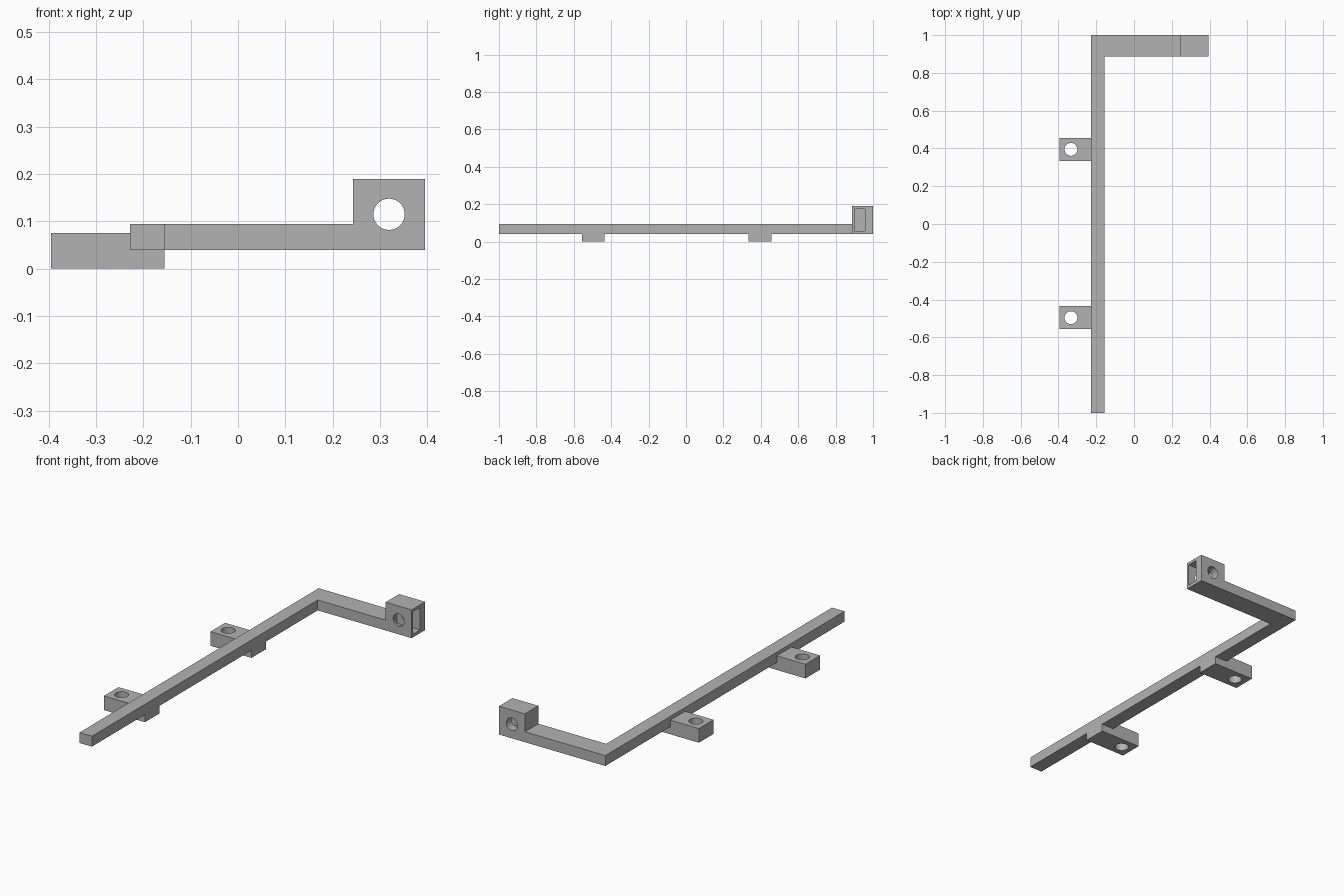
import bpy
import bmesh
from mathutils import Matrix, Vector
from math import radians

cube = bpy.data.objects.get("Cube")
if cube:
    bpy.data.objects.remove(cube, do_unlink=True)

grey = bpy.data.materials.new("plain grey")
grey.use_nodes = True
COLOUR = (0.45, 0.45, 0.45, 1)
grey.diffuse_color = COLOUR
grey.node_tree.nodes["Principled BSDF"].inputs["Base Color"].default_value = COLOUR


def finish(name, bm):
    bmesh.ops.recalc_face_normals(bm, faces=bm.faces)
    mesh = bpy.data.meshes.new(name)
    bm.to_mesh(mesh)
    bm.free()
    mesh.materials.append(grey)
    ob = bpy.data.objects.new(name, mesh)
    bpy.context.collection.objects.link(ob)
    return ob


def prism(name, points, sweep):
    """Extrude a closed profile along the sweep vector."""
    bm = bmesh.new()
    face = bm.faces.new([bm.verts.new(p) for p in points])
    ext = bmesh.ops.extrude_face_region(bm, geom=[face])
    verts = [g for g in ext["geom"] if isinstance(g, bmesh.types.BMVert)]
    bmesh.ops.translate(bm, verts=verts, vec=sweep)
    return finish(name, bm)


def box(name, low, high):
    low, high = Vector(low), Vector(high)
    bm = bmesh.new()
    bmesh.ops.create_cube(bm, size=1)
    bmesh.ops.scale(bm, vec=high - low, verts=bm.verts)
    bmesh.ops.translate(bm, vec=(low + high) / 2, verts=bm.verts)
    return finish(name, bm)


def drill(name, centre, radius, axis):
    bm = bmesh.new()
    turn = Matrix.Rotation(radians(90), 4, "X") if axis == "Y" else Matrix()
    bmesh.ops.create_cone(bm, cap_ends=True, segments=40, radius1=radius, radius2=radius,
                          depth=0.4, matrix=Matrix.Translation(centre) @ turn)
    return finish(name, bm)


def cut(target, cutter):
    cutter.hide_render = True
    cutter.hide_set(True)
    mod = target.modifiers.new("cut", "BOOLEAN")
    mod.operation = "DIFFERENCE"
    mod.solver = "EXACT"
    mod.object = cutter


ROD_LEFT, ROD_RIGHT = -0.228, -0.155
BASE, TOP = 0.04, 0.095
ARM_FRONT, BLOCK_X, END_X = 0.888, 0.243, 0.395

# Long rod and side arm
outline = [(ROD_LEFT, -1), (ROD_RIGHT, -1), (ROD_RIGHT, ARM_FRONT),
           (BLOCK_X, ARM_FRONT), (BLOCK_X, 1), (ROD_LEFT, 1)]
prism("bent_rod", [(x, y, BASE) for x, y in outline], (0, 0, TOP - BASE))

# End block with a cross hole and a blind slot
block = box("end_block", (BLOCK_X, ARM_FRONT, BASE), (END_X, 1, 0.19))
cut(block, box("slot_cutter", (0.26, 0.9, 0.057), (0.5, 0.957, 0.175)))
cut(block, drill("cross_hole_cutter", (0.319, 0.94, 0.115), 0.033, "Y"))

# Mounting tabs wrapping under the rod
tab_profile = [(-0.395, 0), (ROD_RIGHT, 0), (ROD_RIGHT, BASE),
               (ROD_LEFT, BASE), (ROD_LEFT, 0.075), (-0.395, 0.075)]
for label, y in (("front", -0.496), ("back", 0.395)):
    tab = prism(label + "_mounting_tab", [(x, y - 0.061, z) for x, z in tab_profile], (0, 0.122, 0))
    cut(tab, drill(label + "_tab_hole_cutter", (-0.334, y, 0.04), 0.034, "Z"))

# Smooth hole walls, crisp edges
for ob in bpy.context.collection.objects:
    if ob.type == "MESH" and not ob.hide_render:
        bpy.ops.object.select_all(action="DESELECT")
        ob.select_set(True)
        bpy.context.view_layer.objects.active = ob
        for mod in list(ob.modifiers):
            bpy.ops.object.modifier_apply(modifier=mod.name)
        bpy.ops.object.shade_smooth_by_angle(angle=radians(30))
